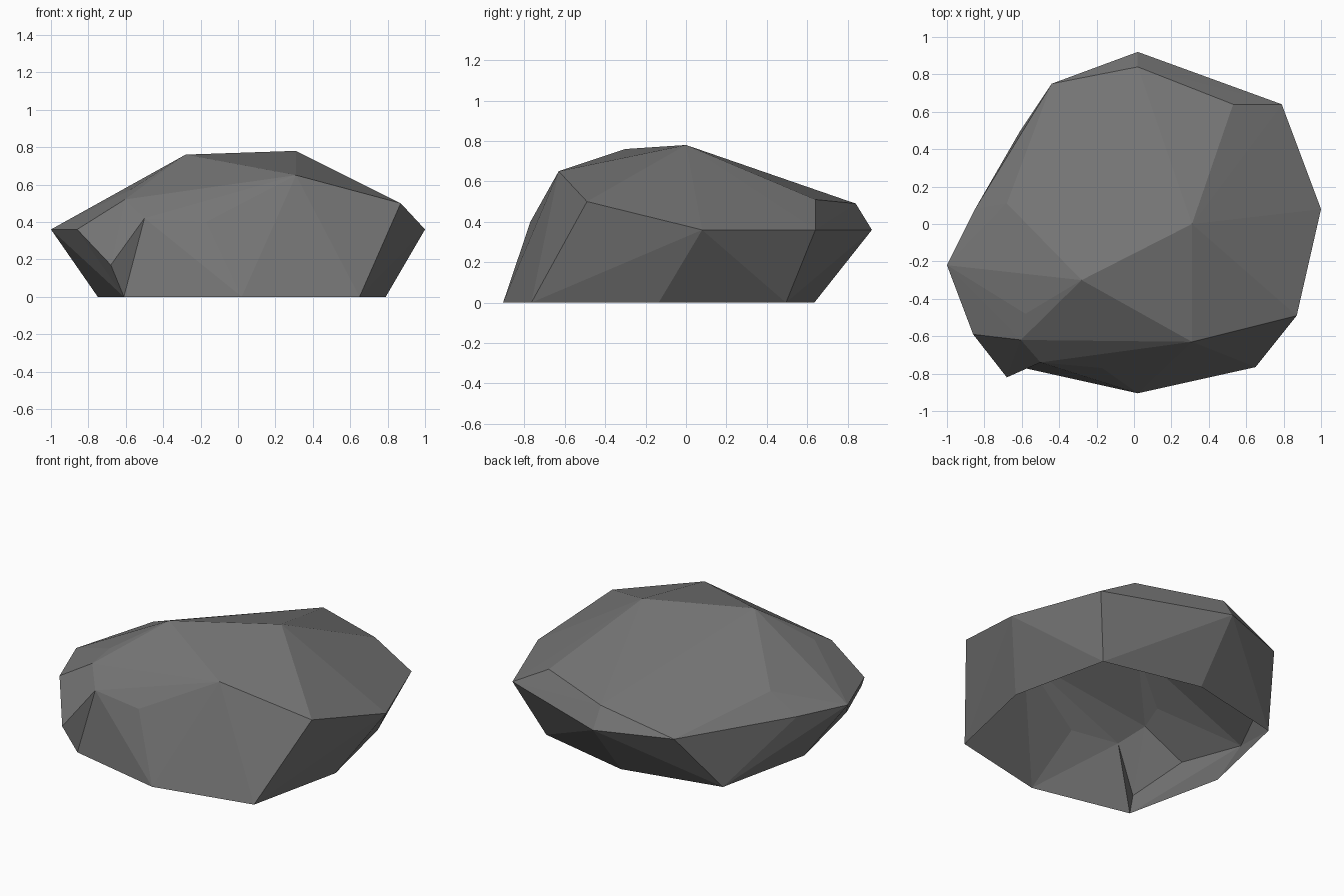
import bpy, bmesh

if "Cube" in bpy.data.objects:
    bpy.data.objects.remove(bpy.data.objects["Cube"])

# Material
stone = bpy.data.materials.new("grey_stone")
stone.diffuse_color = (0.18, 0.18, 0.18, 1)
stone.use_nodes = True
stone.node_tree.nodes["Principled BSDF"].inputs["Base Color"].default_value = stone.diffuse_color

bm = bmesh.new()

# Flat ground ring: a bulged square, four corners and four edge middles
cx, cy = 0.02, -0.135
for sx in (-1, 0, 1):
    for sy in (-1, 0, 1):
        if sx or sy:
            r = 0.63 if sx and sy else 0.77
            bm.verts.new((cx + sx * r, cy + sy * r, 0))

# Widest ring, all at one height
for x, y in ((1.0, 0.08), (0.79, 0.64), (0.02, 0.92), (-0.44, 0.75),
             (-0.85, 0.08), (-1.0, -0.22)):
    bm.verts.new((x, y, 0.36))

# Shoulders and crown
for p in ((0.87, -0.49, 0.50), (0.53, 0.64, 0.51), (0.02, 0.84, 0.49),
          (-0.68, 0.11, 0.49), (0.31, 0.0, 0.78), (-0.28, -0.30, 0.76),
          (0.31, -0.63, 0.65), (-0.58, -0.48, 0.57),
          (-0.01, -0.68, 0.49), (-0.17, -0.77, 0.40)):
    bm.verts.new(p)

# Rim of the chipped front left corner
rim = [bm.verts.new(p) for p in ((-0.86, -0.59, 0.36), (-0.605, -0.62, 0.52),
                                 (-0.50, -0.74, 0.42))]
foot = min(bm.verts, key=lambda v: v.co.x + v.co.y + 5 * v.co.z)
rim.append(foot)

# Faceted skin, left open underneath
bmesh.ops.convex_hull(bm, input=list(bm.verts))
drop = [f for f in bm.faces
        if all(v.co.z < 0.01 for v in f.verts) or all(v in rim for v in f.verts)]
bmesh.ops.delete(bm, geom=drop, context='FACES')

# Chip: fan the open corner out to a jutting point
spur = bm.verts.new((-0.68, -0.82, 0.17))
for a, b in zip(rim, rim[1:] + rim[:1]):
    bm.faces.new((a, b, spur))

bmesh.ops.delete(bm, geom=[v for v in bm.verts if not v.link_faces], context='VERTS')
bmesh.ops.recalc_face_normals(bm, faces=list(bm.faces))

mesh = bpy.data.meshes.new("boulder")
bm.to_mesh(mesh)
bm.free()
mesh.materials.append(stone)
boulder = bpy.data.objects.new("boulder", mesh)
bpy.context.collection.objects.link(boulder)
